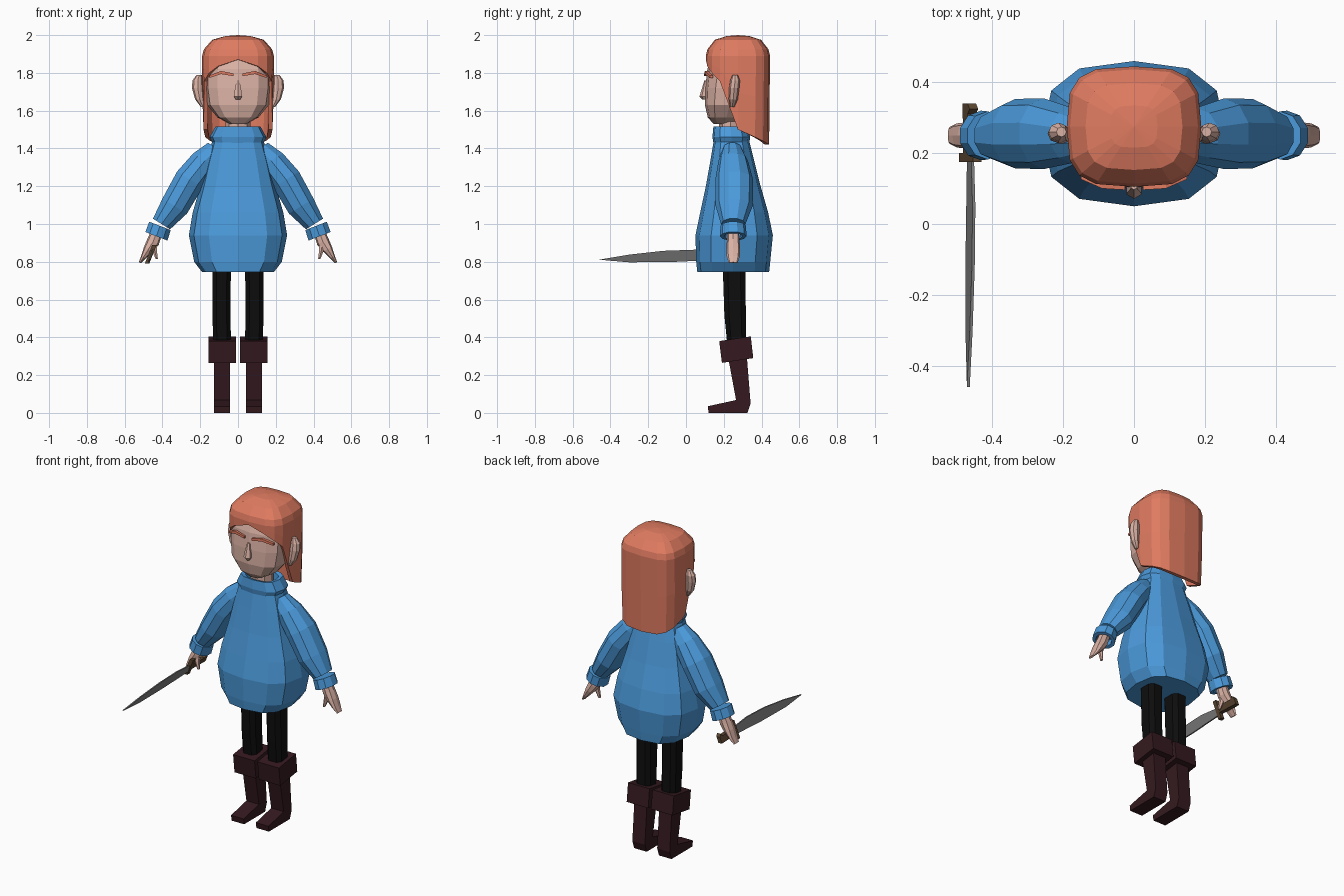
import bpy, bmesh, math
from mathutils import Vector

if "Cube" in bpy.data.objects:
    bpy.data.objects.remove(bpy.data.objects["Cube"])


def material(name, rgb):
    m = bpy.data.materials.new(name)
    m.diffuse_color = (*rgb, 1)
    m.use_nodes = True
    m.node_tree.nodes["Principled BSDF"].inputs["Base Color"].default_value = m.diffuse_color
    return m


BLUE = material("blue_wool", (0.07, 0.32, 0.70))
SKIN = material("skin", (0.70, 0.44, 0.37))
HAIR = material("ginger", (0.75, 0.20, 0.12))
BOOT = material("dark_leather", (0.035, 0.010, 0.014))
BLACK = material("black_cloth", (0.004, 0.004, 0.004))
STEEL = material("steel", (0.20, 0.20, 0.20))
GRIP = material("grip", (0.10, 0.06, 0.03))


def finish(name, bm, mat, mirror=False):
    bmesh.ops.recalc_face_normals(bm, faces=bm.faces)
    me = bpy.data.meshes.new(name)
    bm.to_mesh(me)
    bm.free()
    me.materials.append(mat)
    ob = bpy.data.objects.new(name, me)
    bpy.context.collection.objects.link(ob)
    if mirror:
        mod = ob.modifiers.new("mirror", 'MIRROR')
        mod.use_mirror_merge = False
    return ob


def spow(v, p):
    return math.copysign(abs(v) ** p, v) if abs(v) > 1e-6 else 0.0


def skin_rings(bm, loops, cap0=True, cap1=True):
    n = len(loops[0])
    for a, b in zip(loops, loops[1:]):
        for i in range(n):
            j = (i + 1) % n
            bm.faces.new((a[i], a[j], b[j], b[i]))
    if cap0:
        bm.faces.new(loops[0])
    if cap1:
        bm.faces.new(loops[-1])


def loft(name, rings, mat, n=8, p=1.0, axis=(0, 0, 1), mirror=False, caps=True, turn=0.0):
    """rings: (x, y, z, half width, half depth), crosswise to an axis in the xz plane"""
    u = Vector((0, 1, 0)).cross(Vector(axis)).normalized()
    bm = bmesh.new()
    loops = []
    for x, y, z, a, b in rings:
        loop = []
        for i in range(n):
            t = math.tau * (i + turn) / n
            co = Vector((x, y - b * spow(math.cos(t), p), z)) + u * a * spow(math.sin(t), p)
            loop.append(bm.verts.new(co))
        loops.append(loop)
    skin_rings(bm, loops, caps, caps)
    return finish(name, bm, mat, mirror)


def prism(name, profile, x0, x1, mat, mirror=False, lean=0.0, z0=0.0):
    """yz outline pushed from x0 to x1, leaning in x with height"""
    bm = bmesh.new()
    loops = [[bm.verts.new((x + lean * (z - z0), y, z)) for y, z in profile] for x in (x0, x1)]
    skin_rings(bm, loops)
    return finish(name, bm, mat, mirror)


# Sweater and rolled collar
loft("sweater", [(0, .25, .745, .19, .19), (0, .25, .80, .232, .196), (0, .255, .94, .26, .205),
                 (0, .255, 1.06, .24, .18), (0, .25, 1.2, .20, .145), (0, .245, 1.34, .165, .115),
                 (0, .24, 1.46, .13, .09)], BLUE, n=12, p=.75)
loft("collar", [(0, .24, 1.43, .135, .095), (0, .24, 1.46, .15, .10), (0, .235, 1.515, .12, .09),
                (0, .235, 1.51, .095, .07), (0, .235, 1.45, .09, .065)], BLUE, n=12, p=.75)

# Sleeves, cuffs and hands
loft("sleeve", [(.11, .245, 1.40, .06, .05), (.175, .25, 1.335, .077, .078), (.255, .255, 1.235, .084, .10),
                (.335, .255, 1.095, .08, .098), (.405, .25, 1.0, .056, .065)],
     BLUE, n=10, axis=(.5, 0, -.8), mirror=True)
loft("cuff", [(.413, .25, .99, .064, .068), (.432, .25, .935, .066, .07), (.432, .25, .935, .045, .05),
              (.42, .25, .97, .04, .045)], BLUE, n=10, axis=(.36, 0, -.93), mirror=True)
loft("hand", [(.425, .25, .97, .030, .030), (.45, .25, .905, .034, .034), (.475, .25, .865, .026, .037),
              (.50, .25, .825, .014, .034), (.52, .25, .795, .006, .024)],
     SKIN, n=8, p=.8, axis=(.45, 0, -.9), mirror=True)
loft("thumb", [(.445, .245, .915, .02, .02), (.443, .235, .865, .015, .017), (.43, .23, .815, .007, .010)],
     SKIN, n=6, axis=(-.1, 0, -1), mirror=True)

# Legs and boots
loft("leg", [(.085, .268, .37, .05, .053), (.087, .26, .52, .05, .06), (.087, .253, .82, .052, .063)],
     BLACK, n=8, p=.65, mirror=True, turn=.5)
prism("boot", [(.12, 0), (.115, .035), (.265, .068), (.222, .30), (.322, .30), (.342, .05), (.325, 0)],
      .042, .128, BOOT, mirror=True)
prism("boot_cuff", [(.19, .265), (.176, .38), (.343, .405), (.356, .29)], .01, .157, BOOT, mirror=True)

# Head, neck and face
loft("neck", [(0, .235, 1.42, .07, .06), (0, .235, 1.60, .065, .06)], SKIN, n=8)
loft("head", [(0, .20, 1.53, .045, .055), (0, .215, 1.565, .11, .10), (0, .23, 1.63, .163, .13),
              (0, .245, 1.72, .176, .143), (0, .26, 1.82, .175, .147), (0, .27, 1.92, .13, .12)],
     SKIN, n=12, p=.7)
loft("nose", [(0, .10, 1.658, .012, .012), (0, .097, 1.675, .025, .026), (0, .10, 1.71, .02, .018),
              (0, .105, 1.76, .009, .008)], SKIN, n=6)
loft("ear", [(.185, .245, 1.62, .012, .012), (.203, .25, 1.66, .024, .024), (.213, .255, 1.72, .031, .027),
             (.213, .26, 1.76, .028, .026), (.205, .26, 1.79, .014, .014)], SKIN, n=8, mirror=True)
loft("eyebrow", [(.025, .102, 1.79, .010, .008), (.09, .108, 1.802, .012, .011), (.15, .135, 1.78, .009, .012)],
     HAIR, n=4, axis=(1, 0, 0), mirror=True, turn=.5)

# Hair: one shell whose lower edge is a parted fringe in front and hangs long behind
N = 16
edge = [1.87, 1.835, 1.80, 1.755, 1.50, 1.46, 1.44, 1.425, 1.42]
bm = bmesh.new()
loops = []
for size, top, drop in [(.35, 1.995, 0), (.72, 1.975, 0), (.95, 1.925, 0), (1, 1.89, 0), (1, 1.89, .5), (.96, 1.89, 1)]:
    loop = []
    for i in range(N):
        t = math.tau * i / N
        low = edge[min(i, N - i)]
        back = .01 if drop and math.cos(t) < 0 else 0
        side = size if math.cos(t) < .01 else max(size, .99) if drop else size
        loop.append(bm.verts.new((.19 * side * spow(math.sin(t), .6),
                                  .275 - .17 * (1 if drop else size) * spow(math.cos(t), .6) - back * drop * .5,
                                  top + (low - top) * drop)))
    loops.append(loop)
skin_rings(bm, loops, True, False)
crown = bm.verts.new((0, .275, 2.0))
bm.faces.ensure_lookup_table()
bmesh.ops.delete(bm, geom=[f for f in bm.faces if len(f.verts) == N], context='FACES_ONLY')
for i in range(N):
    bm.faces.new((crown, loops[0][i], loops[0][(i + 1) % N]))
hair = finish("hair", bm, HAIR)
thick = hair.modifiers.new("thickness", 'SOLIDIFY')
thick.thickness = .022
thick.offset = -1

# Sword held in the right hand
prism("blade", [(.20, .85), (.05, .864), (-.12, .858), (-.30, .838), (-.46, .811), (-.30, .797), (-.05, .80), (.20, .812)],
      -.466, -.458, STEEL, lean=.3, z0=.83)
prism("sword_guard", [(.175, .89), (.20, .89), (.20, .79), (.175, .79)], -.474, -.450, GRIP, lean=.4, z0=.84)
prism("sword_grip", [(.19, .855), (.31, .85), (.325, .865), (.34, .85), (.34, .815), (.19, .82)],
      -.474, -.450, GRIP, lean=.4, z0=.84)
